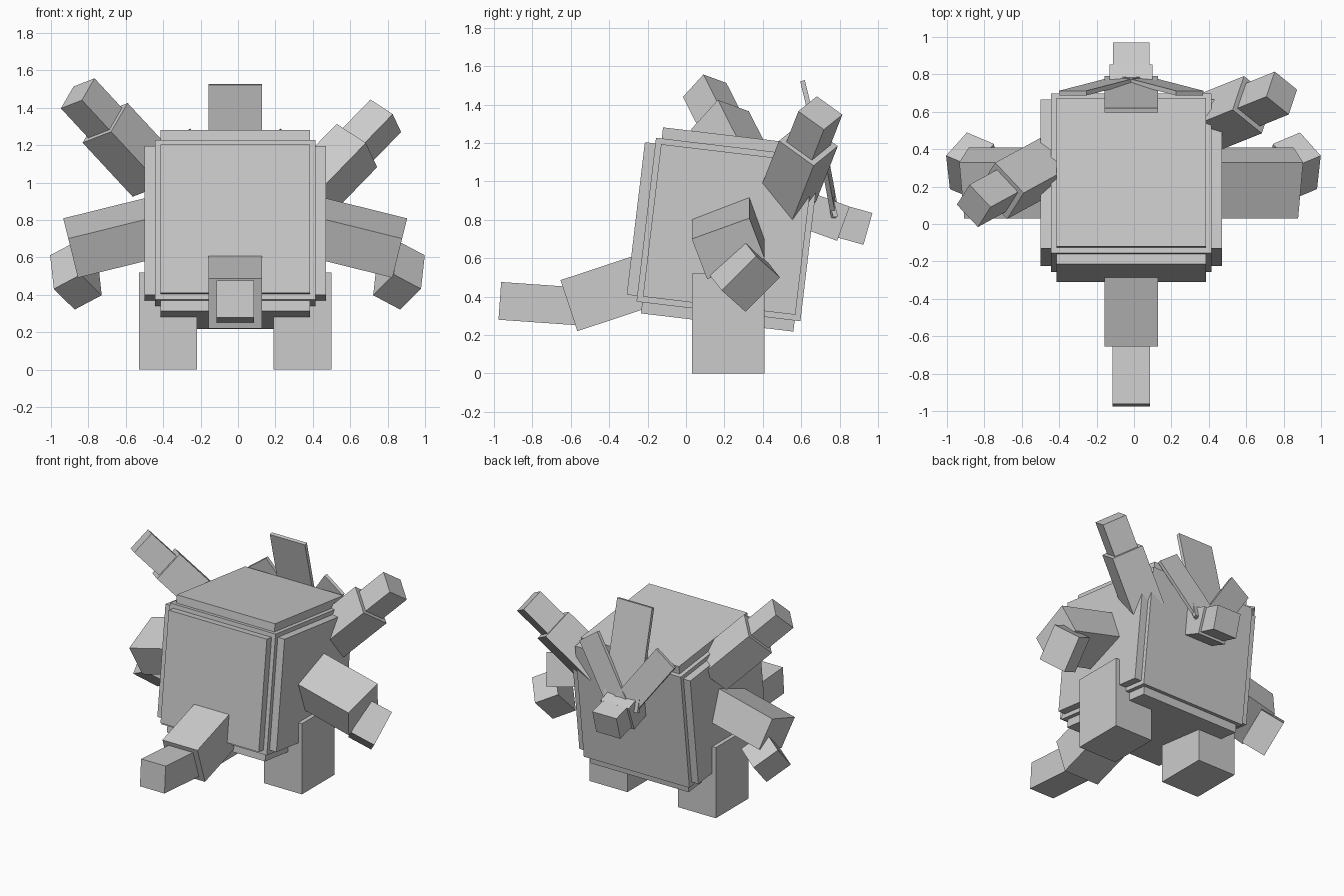
import bpy
from mathutils import Vector, Matrix
from math import radians

if "Cube" in bpy.data.objects:
    bpy.data.objects.remove(bpy.data.objects["Cube"])

CX = -0.015  # body centre line


def finish(name, matrix):
    bpy.ops.mesh.primitive_cube_add(size=1)
    ob = bpy.context.object
    ob.name = name
    ob.matrix_world = matrix
    return ob


def box(name, centre, size, tilt=0.0):
    """Block tilted about the x axis."""
    return finish(name, Matrix.Translation(centre)
                  @ Matrix.Rotation(radians(tilt), 4, 'X')
                  @ Matrix.Diagonal((*size, 1)))


def limb(name, end, direction, side, size):
    """Block running back from its outer end; size = (along side, across, length)."""
    d = Vector(direction).normalized()
    s = Vector(side)
    u = (s - d * s.dot(d)).normalized()
    v = d.cross(u)
    rot = Matrix((u, v, d)).transposed().to_4x4()
    return finish(name, Matrix.Translation(Vector(end) - d * size[2] / 2)
                  @ rot @ Matrix.Diagonal((*size, 1)))


def limb_pair(name, end, direction, side, size, mid):
    limb(name + "_right", end, direction, side, size)
    flip = lambda p: (-p[0], p[1], p[2])
    limb(name + "_left", (2 * mid - end[0], end[1], end[2]), flip(direction), flip(side), size)


# Body: core block with raised panels
C = Vector((CX, 0.22, 0.75))
TILT = -6.8
box("body_core", C, (0.86, 0.86, 0.86), TILT)
box("body_side_panels", C, (0.97, 0.80, 0.80), TILT)
box("body_top_bottom_panels", C, (0.80, 0.80, 0.976), TILT)
local_y = Matrix.Rotation(radians(TILT), 3, 'X') @ Vector((0, 1, 0))
box("body_front_panel", C - local_y * 0.085, (0.80, 0.80, 0.80), TILT)

# Legs
for name, x in (("leg_left", -0.375), ("leg_right", 0.345)):
    box(name, (x, 0.22, 0.26), (0.31, 0.38, 0.52))

# Front limb
limb("front_limb", (CX, -0.61, 0.353), (0, -0.95, -0.315), (1, 0, 0), (0.285, 0.28, 0.5))
limb("front_limb_tip", (CX, -0.97, 0.378), (0, -1, 0.07), (1, 0, 0), (0.20, 0.197, 0.45))

# Side arms
limb_pair("side_arm", (0.865, 0.22, 0.65), (0.97, 0, -0.24), (0.08, 0.94, 0.34),
          (0.32, 0.23, 0.55), CX)
limb_pair("side_arm_tip", (0.933, 0.338, 0.466), (0.83, 0.35, -0.44), (-0.11, 0.123, -0.11),
          (0.20, 0.254, 0.175), -0.003)

# Raised arms, one swung forward and one back
for name, tip, d, u in (
        ("raised_arm_left", (-0.857, 0.097, 1.477), (-0.64, -0.35, 0.69), (0.07, 0.11, 0.12)),
        ("raised_arm_right", (0.79, 0.70, 1.357), (0.67, 0.27, 0.69), (-0.107, 0.09, 0.075))):
    limb(name + "_tip", tip, d, u, (0.172, 0.17, 0.3))
    elbow = Vector(tip) - Vector(d).normalized() * 0.23
    limb(name, elbow, d, u, (0.225, 0.23, 0.42))

# Tail
limb("tail", (CX, 0.82, 0.78), (0, 0.94, -0.342), (1, 0, 0), (0.23, 0.19, 0.3))
limb("tail_tip", (CX, 0.948, 0.753), (0, 0.963, -0.27), (1, 0, 0), (0.196, 0.172, 0.2))

# Back fins fanning up from the tail
limb("middle_fin", (CX, 0.607, 1.525), (0, -0.17, 0.70), (1, 0, 0), (0.285, 0.025, 0.73))
limb_pair("side_fin", (0.297, 0.70, 1.235), (0.58, -0.15, 0.80), (0.8, 0, -0.58),
          (0.18, 0.025, 0.5), CX)
